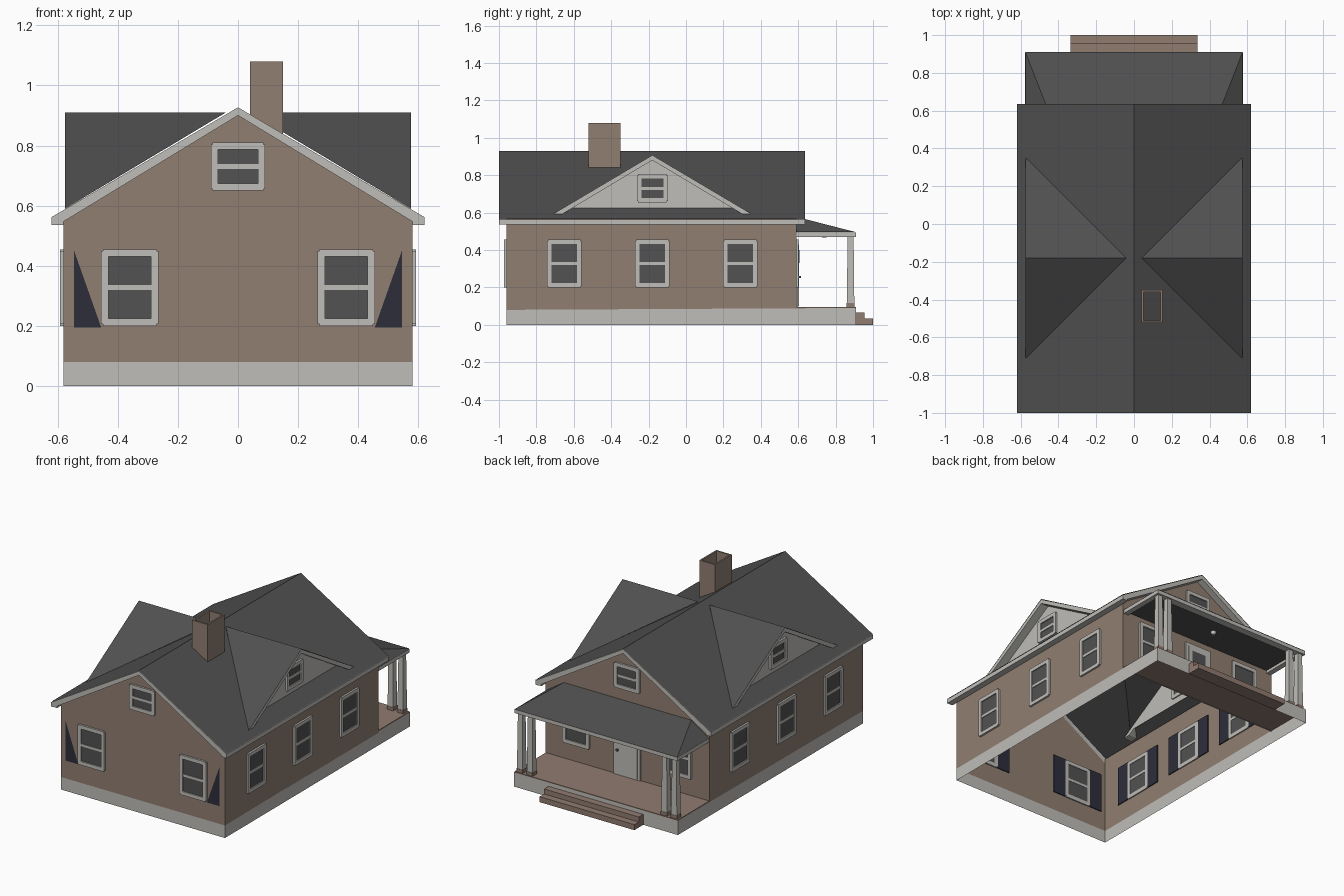
import bpy, bmesh, math
from mathutils import Matrix, Vector

old = bpy.data.objects.get("Cube")
if old:
    bpy.data.objects.remove(old)


def material(name, rgb):
    m = bpy.data.materials.new(name)
    m.use_nodes = True
    m.diffuse_color = (*rgb, 1)
    m.node_tree.nodes["Principled BSDF"].inputs["Base Color"].default_value = (*rgb, 1)
    return m


BROWN = material("brown siding", (0.28, 0.21, 0.165))
DECK = material("brown decking", (0.28, 0.2, 0.16))
WHITE = material("pale trim", (0.52, 0.51, 0.48))
ROOF = material("dark shingles", (0.08, 0.08, 0.08))
GLASS = material("window glass", (0.085, 0.085, 0.085))
NAVY = material("navy shutter", (0.026, 0.027, 0.043))


def finish(name, bm, mats):
    me = bpy.data.meshes.new(name)
    bm.to_mesh(me)
    bm.free()
    for m in mats:
        me.materials.append(m)
    ob = bpy.data.objects.new(name, me)
    bpy.context.collection.objects.link(ob)
    return ob


def add_box(bm, lo, hi, index=0, taper=1.0):
    lo, hi = Vector(lo), Vector(hi)
    mid = (lo + hi) / 2
    mat = Matrix.Translation(mid) @ Matrix.Diagonal((*(hi - lo), 1))
    verts = bmesh.ops.create_cube(bm, size=1, matrix=mat)["verts"]
    for v in verts:
        if v.co.z > mid.z:
            v.co.x = mid.x + (v.co.x - mid.x) * taper
            v.co.y = mid.y + (v.co.y - mid.y) * taper
    for f in {f for v in verts for f in v.link_faces}:
        f.material_index = index


def boxes(name, mat, *spans):
    bm = bmesh.new()
    for lo, hi in spans:
        add_box(bm, lo, hi)
    return finish(name, bm, [mat])


def sheets(name, mat, *polys):
    bm = bmesh.new()
    for p in polys:
        bm.faces.new([bm.verts.new(c) for c in p])
    return finish(name, bm, [mat])


def prism(name, mat, profile, place, a, b):
    """Extrude a closed profile from depth a to depth b."""
    bm = bmesh.new()
    face = bm.faces.new([bm.verts.new(place(u, z, a)) for u, z in profile])
    move = Vector(place(0, 0, b)) - Vector(place(0, 0, a))
    new = bmesh.ops.extrude_face_region(bm, geom=[face], use_keep_orig=True)["geom"]
    bmesh.ops.translate(bm, vec=move, verts=[g for g in new if isinstance(g, bmesh.types.BMVert)])
    bmesh.ops.recalc_face_normals(bm, faces=bm.faces)
    return finish(name, bm, [mat])


# Main dimensions
WX, Y0, Y1, PY = 0.58, -0.96, 0.59, 0.91
EX, RY0, RY1 = 0.62, -1.0, 0.635
EAVE, RIDGE, BASE = 0.565, 0.93, 0.08
DY, DX, GX = -0.18, 0.575, 0.52


def roof_z(x):
    return RIDGE - (RIDGE - EAVE) * abs(x) / EX


# Open-bottomed foundation and wall shell
sheets("foundation", WHITE,
       *[[(s * WX, Y0, 0), (s * WX, PY, 0), (s * WX, PY, BASE + .01), (s * WX, Y0, BASE)] for s in (-1, 1)],
       [(-WX, Y0, 0), (WX, Y0, 0), (WX, Y0, BASE), (-WX, Y0, BASE)],
       [(-WX, PY, 0), (WX, PY, 0), (WX, PY, BASE + .01), (-WX, PY, BASE + .01)])
wall_top = roof_z(WX) - 0.012
sheets("side_walls", BROWN,
       *[[(s * WX, Y0, BASE), (s * WX, Y1, BASE), (s * WX, Y1, wall_top), (s * WX, Y0, wall_top)] for s in (-1, 1)])
sheets("gable_walls", BROWN,
       *[[(-WX, y, BASE), (WX, y, BASE), (WX, y, wall_top), (0, y, RIDGE - .012), (-WX, y, wall_top)]
         for y in (Y0, Y1)])

# Main roof with openings under the dormers
halves = []
for s in (-1, 1):
    for end in (RY0, RY1):
        side = -1 if end < DY else 1
        pts = [(EX, end), (EX, DY), (GX, DY), (GX, DY + side * 0.475), (0.04, DY), (0, DY), (0, end)]
        halves.append([(s * x, y, roof_z(x)) for x, y in pts])
sheets("main_roof", ROOF, *halves)

# Rake boards and eave boards
lip = 0.003
rake = [(-EX, EAVE - lip), (0, RIDGE - lip), (EX, EAVE - lip), (EX, EAVE - .03),
        (EX - .02, EAVE - .03), (0, RIDGE - .03), (.02 - EX, EAVE - .03), (-EX, EAVE - .03)]
for name, a, b in (("front_rake", RY0, Y0), ("back_rake", Y1, RY1)):
    prism(name, WHITE, rake, lambda u, z, d: (u, d, z), a, b)
boxes("eave_boards", WHITE,
      *[((min(s * WX, s * EX), RY0 + .002, EAVE - .03), (max(s * WX, s * EX), RY1 - .002, EAVE - lip))
        for s in (-1, 1)])

# Side dormers
for s, label in ((1, "left"), (-1, "right")):
    apex, foot, half = 0.91, 0.59, 0.535
    sheets(label + "_dormer_roof", ROOF,
           *[[(s * DX, DY + k * half, foot), (s * DX, DY, apex), (s * 0.04, DY, apex)] for k in (-1, 1)])
    sheets(label + "_dormer_gable", WHITE,
           [(s * GX, DY - .49, .615), (s * GX, DY + .49, .615), (s * GX, DY, apex - .004)])
    band = [(-half, foot), (0, apex - lip), (half, foot), (half - .05, foot), (0, apex - .03), (.05 - half, foot)]
    prism(label + "_dormer_rake", WHITE, band,
          lambda u, z, d: (d, DY + u, z), s * GX, s * (DX - .001))

# Open chimney tube
cx0, cx1, cy0, cy1, cz, top, t = 0.04, 0.15, -0.52, -0.35, 0.84, 1.08, 0.01
boxes("chimney", BROWN,
      ((cx0, cy0, cz), (cx0 + t, cy1, top)), ((cx1 - t, cy0, cz), (cx1, cy1, top)),
      ((cx0 + t, cy0, cz), (cx1 - t, cy0 + t, top)), ((cx0 + t, cy1 - t, cz), (cx1 - t, cy1, top)))


# Windows: local -y points out of the wall
def window(name, pos, turn, z0, z1, w, shutters=False):
    bm = bmesh.new()
    h, e, mid = w / 2, 0.024, (z0 + z1) / 2
    out, back = -0.012, 0.008
    for a, b in ((-h, -h + e), (h - e, h)):
        add_box(bm, (a, out, z0 + .006), (b, back, z1 - .006))
    for a, b in ((z0, z0 + e), (z1 - e, z1)):
        add_box(bm, (-h + .006, out, a), (h - .006, back, b))
    add_box(bm, (-h + e, -.009, mid - .008), (h - e, .007, mid + .008))
    add_box(bm, (-h + e, -.005, z0 + e), (h - e, .005, z1 - e), 1)
    if shutters:
        for s in (-1, 1):
            a, b = sorted((s * h, s * (h + .09)))
            add_box(bm, (a, .002, z0), (b, .008, z1), 2)
    bm.transform(Matrix.Translation((*pos, 0)) @ Matrix.Rotation(math.radians(turn), 4, "Z"))
    finish(name, bm, [WHITE, GLASS, NAVY])


for s, label in ((1, "left"), (-1, "right")):
    window("front_window_" + label, (s * .36, Y0), 0, .2, .455, .19, True)
    window("porch_window_" + label, (s * .36, Y1), 180, .2, .455, .19, True)
    window("dormer_window_" + label, (s * GX, DY), 90 * s, .655, .805, .165)
    for i in range(3):
        window(f"{label}_window_{i + 1}", (s * WX, DY + (i - 1) * .47), 90 * s, .2, .455, .185, True)
    # Wedge of the shutter that shows through the front wall
    sheets("front_shutter_" + label, NAVY,
           [(s * .545, Y0 - .003, .195), (s * .455, Y0 - .003, .195), (s * .545, Y0 - .003, .45)])
window("front_attic_window", (0, Y0), 0, .65, .81, .18)
window("back_attic_window", (0, Y1), 180, .65, .81, .18)

# Door with a small pane and knob
boxes("door", WHITE, ((-.095, Y1 - .006, .092), (.095, Y1 + .008, .45)),
      ((-.075, Y1 + .008, .1), (.075, Y1 + .013, .43)))
boxes("door_pane", GLASS, ((-.05, Y1 + .01, .33), (.05, Y1 + .016, .4)))
boxes("door_knob", GLASS, ((.055, Y1 + .01, .25), (.067, Y1 + .025, .262)))

# Porch deck and steps
boxes("porch_deck", DECK, ((-WX + .002, Y1, .086), (WX - .002, PY - .002, .095)))
boxes("porch_steps", DECK, ((-.335, PY, 0), (.335, .955, .067)), ((-.335, .955, 0), (.335, 1, .035)))

# Tapered columns in pairs with brown feet
bm = bmesh.new()
for x in (-.545, -.475, .475, .545):
    add_box(bm, (x - .02, .86, .115), (x + .02, .9, .472), 0, .8)
    add_box(bm, (x - .022, .858, .095), (x + .022, .902, .116), 1)
finish("porch_columns", bm, [WHITE, DECK])

# Hipped porch roof, beams, ceiling and lamp
px, low, high, hx = .575, .495, .577, .45
sheets("porch_roof", ROOF,
       [(-px, PY, low), (px, PY, low), (hx, Y1, high), (-hx, Y1, high)],
       *[[(s * px, PY, low), (s * px, Y1, low), (s * hx, Y1, high)] for s in (-1, 1)])
boxes("porch_beams", WHITE, ((-px, PY - .05, .47), (px, PY - .002, low - .001)),
      *[((min(s * px, s * .54), Y1, .47), (max(s * px, s * .54), PY - .05, low - .001)) for s in (-1, 1)])
sheets("porch_ceiling", ROOF, [(-.54, Y1, .488), (.54, Y1, .488), (.54, PY - .05, .488), (-.54, PY - .05, .488)])
bm = bmesh.new()
bmesh.ops.create_cone(bm, cap_ends=True, segments=12, radius1=.012, radius2=.018, depth=.02,
                      matrix=Matrix.Translation((0, .74, .478)))
finish("porch_lamp", bm, [WHITE])
